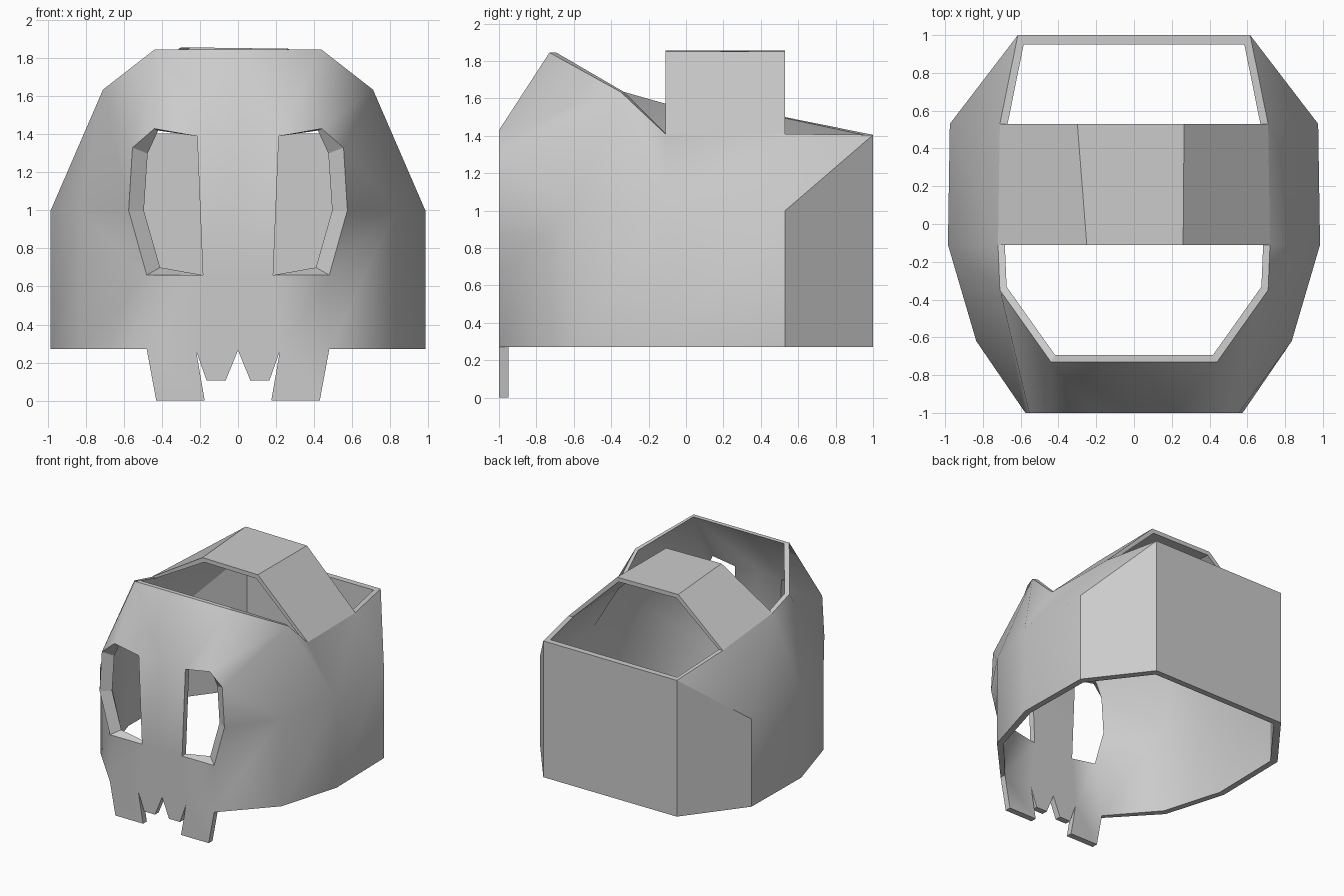
import bpy, bmesh, math

cube = bpy.data.objects.get("Cube")
if cube:
    bpy.data.objects.remove(cube, do_unlink=True)

mat = bpy.data.materials.new("plain grey")
mat.use_nodes = True
grey = (0.6, 0.6, 0.6, 1)
mat.diffuse_color = grey
mat.node_tree.nodes["Principled BSDF"].inputs["Base Color"].default_value = grey


def add_object(name, bm):
    bmesh.ops.recalc_face_normals(bm, faces=bm.faces[:])
    mesh = bpy.data.meshes.new(name)
    bm.to_mesh(mesh)
    bm.free()
    mesh.materials.append(mat)
    obj = bpy.data.objects.new(name, mesh)
    bpy.context.collection.objects.link(obj)


# Half of the mask: key points on the outer surface
FRONT, BASE = -1, 0.27
points = {
    "chin": (0, FRONT, 0.265), "nose": (0, FRONT, 0.66),
    "brow": (0, FRONT, 1.41), "crown": (0, -0.73, 1.845),
    "tooth_a": (0.065, FRONT, 0.105), "tooth_b": (0.165, FRONT, 0.105),
    "gap": (0.22, FRONT, 0.26),
    "fang_a": (0.175, FRONT, 0), "fang_b": (0.43, FRONT, 0),
    "jaw": (0.48, FRONT, BASE),
    "eye_low_in": (0.185, FRONT, 0.66), "eye_top_in": (0.215, FRONT, 1.39),
    "eye_top": (0.44, FRONT, 1.43), "eye_top_out": (0.555, FRONT, 1.33),
    "eye_out": (0.575, FRONT, 1.0), "eye_low_out": (0.48, FRONT, 0.66),
    "crown_out": (0.44, -0.73, 1.845),
    "cheek_low": (0.835, -0.62, BASE), "cheek": (0.835, -0.62, 1.0),
    "temple": (0.71, -0.35, 1.635),
    "side_low": (0.985, -0.11, BASE), "side": (0.985, -0.11, 1.0),
    "side_top": (0.72, -0.11, 1.41),
    "rear_low": (0.975, 0.53, BASE), "rear": (0.975, 0.53, 1.0),
    "rear_top": (0.71, 0.53, 1.41),
    "back_low": (0.615, 1, BASE), "back_top": (0.615, 1, 1.405),
}
# The rim stands higher on the right side
right_heights = {"side_top": 1.57, "rear_top": 1.5}
# Bevelled outer edge of each eye hole: shift of the inner point in x and z
eye_bevel = {"eye_out": (-0.08, 0), "eye_low_out": (-0.07, 0.04),
             "eye_top_out": (-0.08, -0.03), "eye_top": (-0.02, -0.01)}
panels = [
    "chin tooth_a tooth_b gap", "gap fang_a fang_b jaw",
    "chin gap eye_low_in nose", "gap jaw eye_low_out eye_low_in",
    "nose eye_low_in eye_top_in brow",
    "brow eye_top_in eye_top crown_out crown",
    "eye_top eye_top_out temple crown_out",
    "eye_top_out eye_out cheek temple",
    "jaw cheek_low cheek eye_low_out", "eye_low_out cheek eye_out",
    "cheek_low side_low side cheek", "cheek side temple",
    "side side_top temple",
    "side_low rear_low rear side", "side rear rear_top side_top",
    "rear_low back_low back_top rear", "rear back_top rear_top",
]

bm = bmesh.new()
outer, inner = {}, {}


def key(name, s):
    return (name, 1 if points[name][0] == 0 else s)


for s in (1, -1):
    for name, (x, y, z) in points.items():
        k = key(name, s)
        if k in outer:
            continue
        if s < 0:
            z = right_heights.get(name, z)
        outer[k] = bm.verts.new((s * x, y, z))
        if name in eye_bevel:
            dx, dz = eye_bevel[name]
            inner[k] = bm.verts.new((s * (x + dx), y * 0.95, z + dz))
        else:
            shrink = 1 if y == FRONT else 0.95
            inner[k] = bm.verts.new((s * x * shrink, y * 0.95, z))

loops = [[key(n, s) for n in p.split()][::s] for s in (1, -1) for p in panels]
loops.append([("back_low", 1), ("back_low", -1), ("back_top", -1), ("back_top", 1)])
used = set()
for loop in loops:
    bm.faces.new([outer[k] for k in loop])
    bm.faces.new([inner[k] for k in reversed(loop)])
    used.update(zip(loop, loop[1:] + loop[:1]))

# Wall thickness along every open edge
rims = [bm.faces.new((outer[b], outer[a], inner[a], inner[b]))
        for a, b in used if (b, a) not in used]

# Smooth face, crisp rims and crisp back corners
bm.normal_update()
for f in bm.faces:
    f.smooth = f not in rims
rim_edges = {e for f in rims for e in f.edges}
for e in bm.edges:
    at_rear = all(v.co.y > 0.45 for v in e.verts)
    upright = abs(e.verts[0].co.z - e.verts[1].co.z) > 0.2
    sharp_corner = at_rear and upright and e.calc_face_angle(0) > math.radians(30)
    e.smooth = not (e in rim_edges or sharp_corner)
add_object("skull_mask", bm)

# Strap bridging the two sides over the open top
bm = bmesh.new()
profiles = [
    (-0.11, [(-0.72, 1.57), (-0.25, 1.857), (0.26, 1.85), (0.72, 1.41)]),
    (0.53, [(-0.71, 1.5), (-0.30, 1.857), (0.265, 1.85), (0.71, 1.41)]),
]
rings = []
for y, profile in profiles:
    top = [bm.verts.new((x, y, z)) for x, z in profile]
    low = [bm.verts.new((x * 0.945, y, z - (0.035 if abs(x) < 0.5 else 0)))
           for x, z in profile]
    rings.append(top + low[::-1])
    for i in range(3):
        bm.faces.new((top[i], top[i + 1], low[i + 1], low[i]))
a, b = rings
for i in range(len(a)):
    j = (i + 1) % len(a)
    bm.faces.new((a[i], a[j], b[j], b[i]))
add_object("top_strap", bm)
